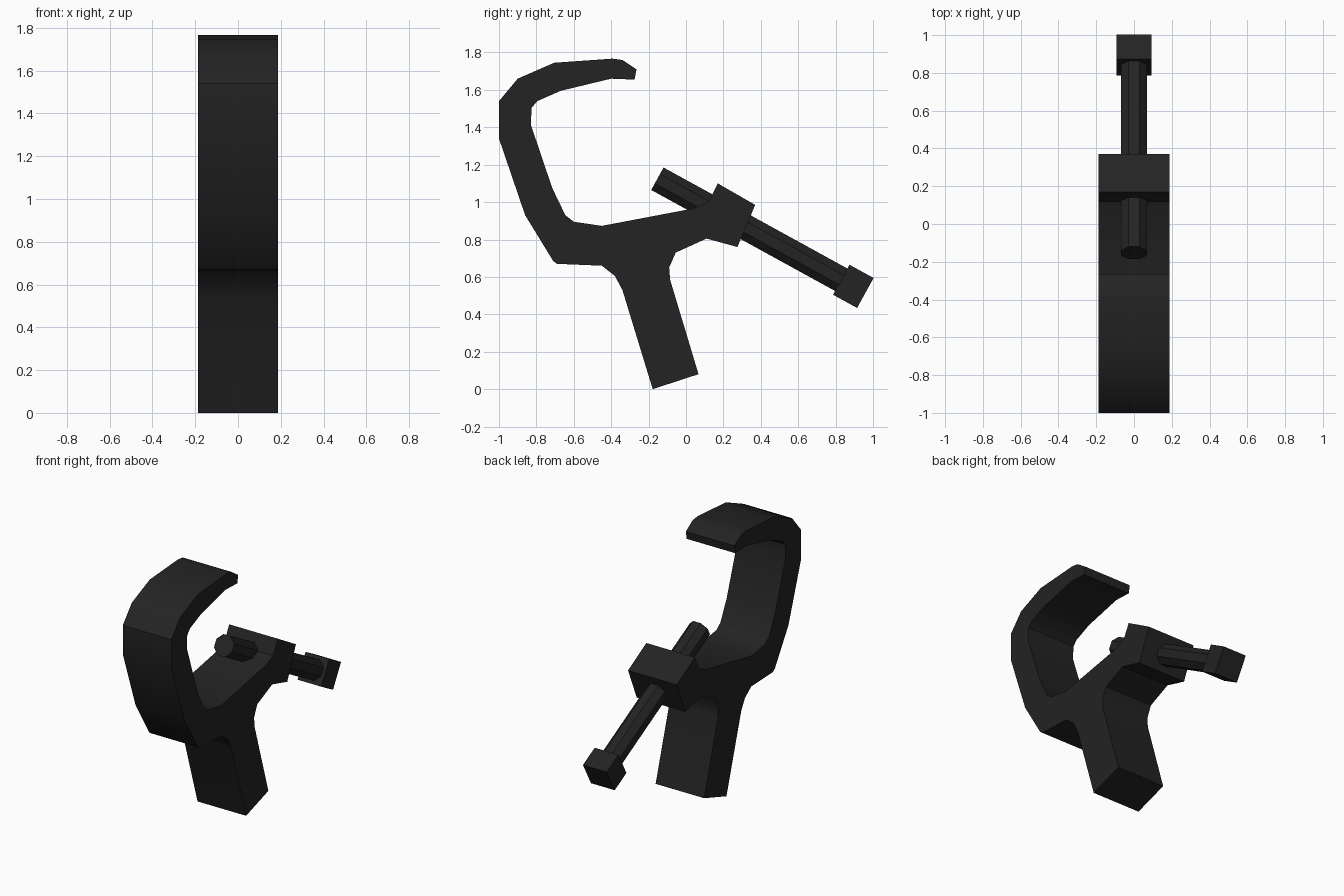
import bpy, bmesh, math
from mathutils import Vector, Matrix

if "Cube" in bpy.data.objects:
    bpy.data.objects.remove(bpy.data.objects["Cube"], do_unlink=True)

# Single dark metal colour
black = bpy.data.materials.new("black metal")
black.use_nodes = True
colour = (0.017, 0.017, 0.017, 1)
black.diffuse_color = colour
black.node_tree.nodes["Principled BSDF"].inputs["Base Color"].default_value = colour


def finish(name, bm):
    bmesh.ops.recalc_face_normals(bm, faces=bm.faces)
    mesh = bpy.data.meshes.new(name)
    bm.to_mesh(mesh)
    bm.free()
    mesh.materials.append(black)
    obj = bpy.data.objects.new(name, mesh)
    bpy.context.collection.objects.link(obj)
    bpy.ops.object.select_all(action="DESELECT")
    obj.select_set(True)
    bpy.context.view_layer.objects.active = obj
    bpy.ops.object.shade_smooth_by_angle(angle=math.radians(30))
    return obj


def extrude_profile(name, points, half_width):
    bm = bmesh.new()
    face = bm.faces.new([bm.verts.new((-half_width, y, z)) for y, z in points])
    new = bmesh.ops.extrude_face_region(bm, geom=[face])["geom"]
    verts = [v for v in new if isinstance(v, bmesh.types.BMVert)]
    bmesh.ops.translate(bm, verts=verts, vec=(2 * half_width, 0, 0))
    return finish(name, bm)


# Clamp body outline (y, z): hook, inner jaw, nut block, stem
hook_outer = [(-.71, .685), (-.86, .93), (-1, 1.34), (-1, 1.54), (-.9, 1.66),
              (-.705, 1.745), (-.395, 1.767), (-.34, 1.76), (-.265, 1.71)]
hook_inner = [(-.275, 1.655), (-.4, 1.66), (-.67, 1.595), (-.795, 1.54),
              (-.825, 1.505), (-.83, 1.415), (-.715, 1.075), (-.645, .93),
              (-.6, .895), (-.45, .873)]
nut_block = [(.035, .965), (.12, 1), (.17, 1.1), (.37, .985), (.275, .76), (.11, .805)]
stem = [(-.055, .73), (-.09, .65), (-.085, .585), (.067, .08), (-.178, 0),
        (-.34, .53), (-.38, .605), (-.45, .66), (-.69, .67)]
extrude_profile("clamp_body", hook_outer + hook_inner + nut_block + stem, .187)

# Screw axis, running down through the block
tip = Vector((0, -.153, 1.125))
neck = Vector((0, .83, .585))
axis = (neck - tip).normalized()
frame = Matrix((Vector((1, 0, 0)), axis.cross(Vector((1, 0, 0))), axis)).transposed().to_4x4()


def along_axis(name, start, length, sides, across_flats):
    bm = bmesh.new()
    radius = across_flats / 2 / math.cos(math.pi / sides)
    place = (Matrix.Translation(start + axis * length / 2) @ frame
             @ Matrix.Rotation(math.pi / sides, 4, "Z"))
    bmesh.ops.create_cone(bm, cap_ends=True, segments=sides, radius1=radius,
                          radius2=radius, depth=length, matrix=place)
    return finish(name, bm)


along_axis("screw_shaft", tip, (neck - tip).length + .03, 8, .137)
along_axis("screw_head", neck, .147, 4, .183)
